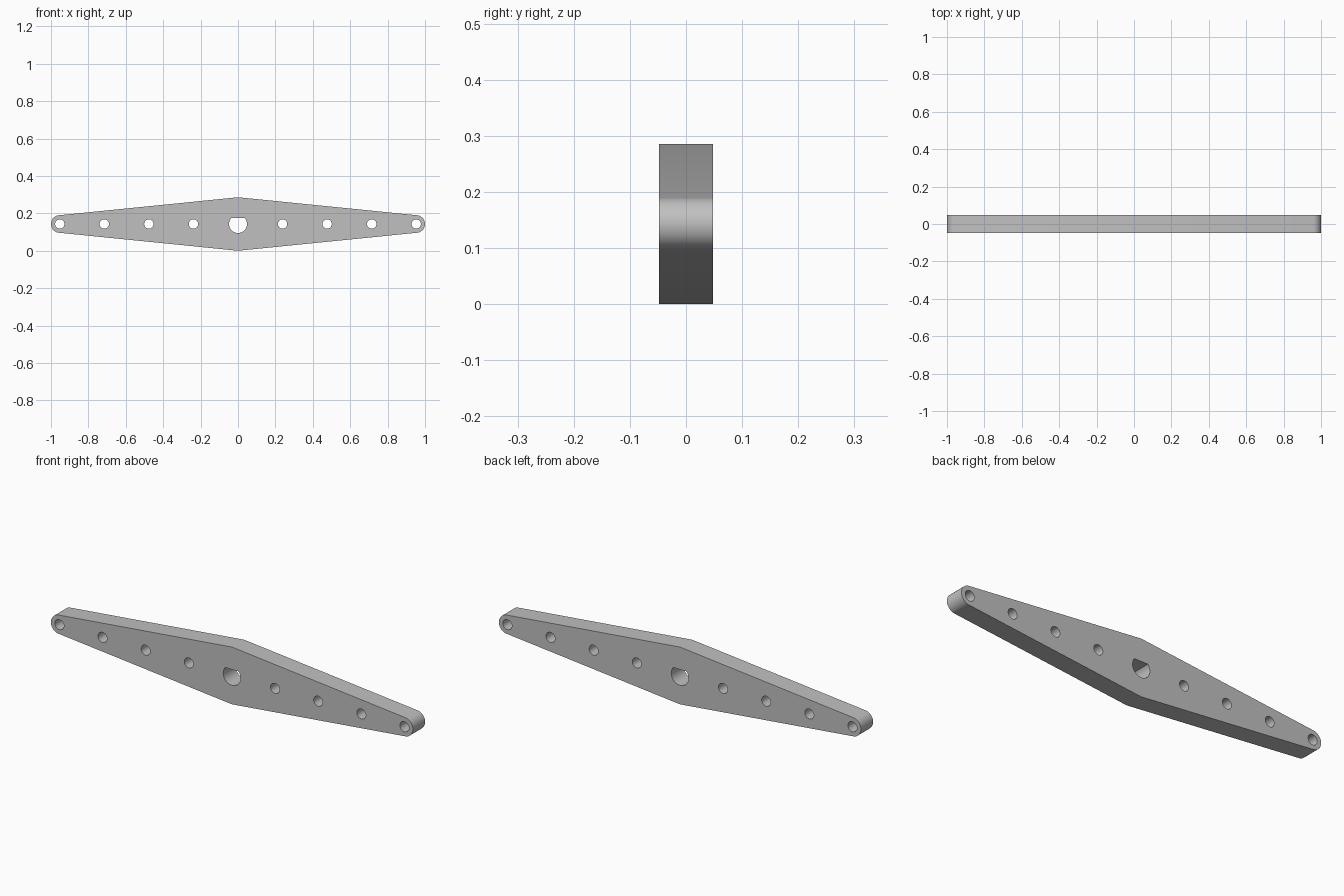
import bpy, bmesh
from math import sin, cos, pi, radians
from mathutils import Vector

if "Cube" in bpy.data.objects:
    bpy.data.objects.remove(bpy.data.objects["Cube"], do_unlink=True)

HALF_H = 0.143      # half height at the middle, also the centre line height
THICK = 0.096
END_X, END_R = 0.953, 0.047
SLOPE = 0.1         # tilt of the tapered edges in radians
BORE_R, FLAT = 0.048, 0.031


def arc(cx, r, start, end, n):
    """Points on an arc in the front plane, about the centre line."""
    return [(cx + r * cos(start + (end - start) * i / n),
             r * sin(start + (end - start) * i / n)) for i in range(n + 1)]


def add_loop(bm, pts):
    vs = [bm.verts.new((x, -THICK / 2, z + HALF_H)) for x, z in pts]
    for a, b in zip(vs, vs[1:] + vs[:1]):
        bm.edges.new((a, b))


bm = bmesh.new()

# Tapered outline with rounded ends
tip = pi / 2 - SLOPE
right_end = arc(END_X, END_R, -tip, tip, 32)
left_end = [(-x, -z) for x, z in right_end]
add_loop(bm, right_end + [(0, HALF_H)] + left_end + [(0, -HALF_H)])

# Row of small round holes
for i in (-4, -3, -2, -1, 1, 2, 3, 4):
    add_loop(bm, arc(i * END_X / 4, 0.025, 0, 2 * pi, 32)[:-1])

# Central D-shaped bore, flat at the top
flat_angle = math_angle = Vector((1, 0)).angle(
    Vector(((BORE_R ** 2 - FLAT ** 2) ** 0.5, FLAT)))
add_loop(bm, arc(0, BORE_R, pi - flat_angle, 2 * pi + flat_angle, 40))

# Fill the front face around the holes and give it thickness
bmesh.ops.triangle_fill(bm, use_beauty=True, edges=bm.edges[:],
                        normal=Vector((0, -1, 0)))
bmesh.ops.dissolve_limit(bm, angle_limit=0.001, verts=[], edges=[])
front = bm.faces[:]
new = bmesh.ops.extrude_face_region(bm, geom=front, use_keep_orig=True)
bmesh.ops.translate(bm, vec=(0, THICK, 0),
                    verts=[g for g in new["geom"]
                           if isinstance(g, bmesh.types.BMVert)])
bmesh.ops.recalc_face_normals(bm, faces=bm.faces[:])

mesh = bpy.data.meshes.new("servo_arm")
bm.to_mesh(mesh)
bm.free()
arm = bpy.data.objects.new("servo_arm", mesh)
bpy.context.collection.objects.link(arm)

# Plain grey
grey = bpy.data.materials.new("grey")
grey.use_nodes = True
colour = (0.53, 0.53, 0.53, 1)
grey.diffuse_color = colour
grey.node_tree.nodes["Principled BSDF"].inputs["Base Color"].default_value = colour
mesh.materials.append(grey)

# Smooth round surfaces, crisp edges
bpy.ops.object.select_all(action='DESELECT')
arm.select_set(True)
bpy.context.view_layer.objects.active = arm
bpy.ops.object.shade_smooth_by_angle(angle=radians(20))
